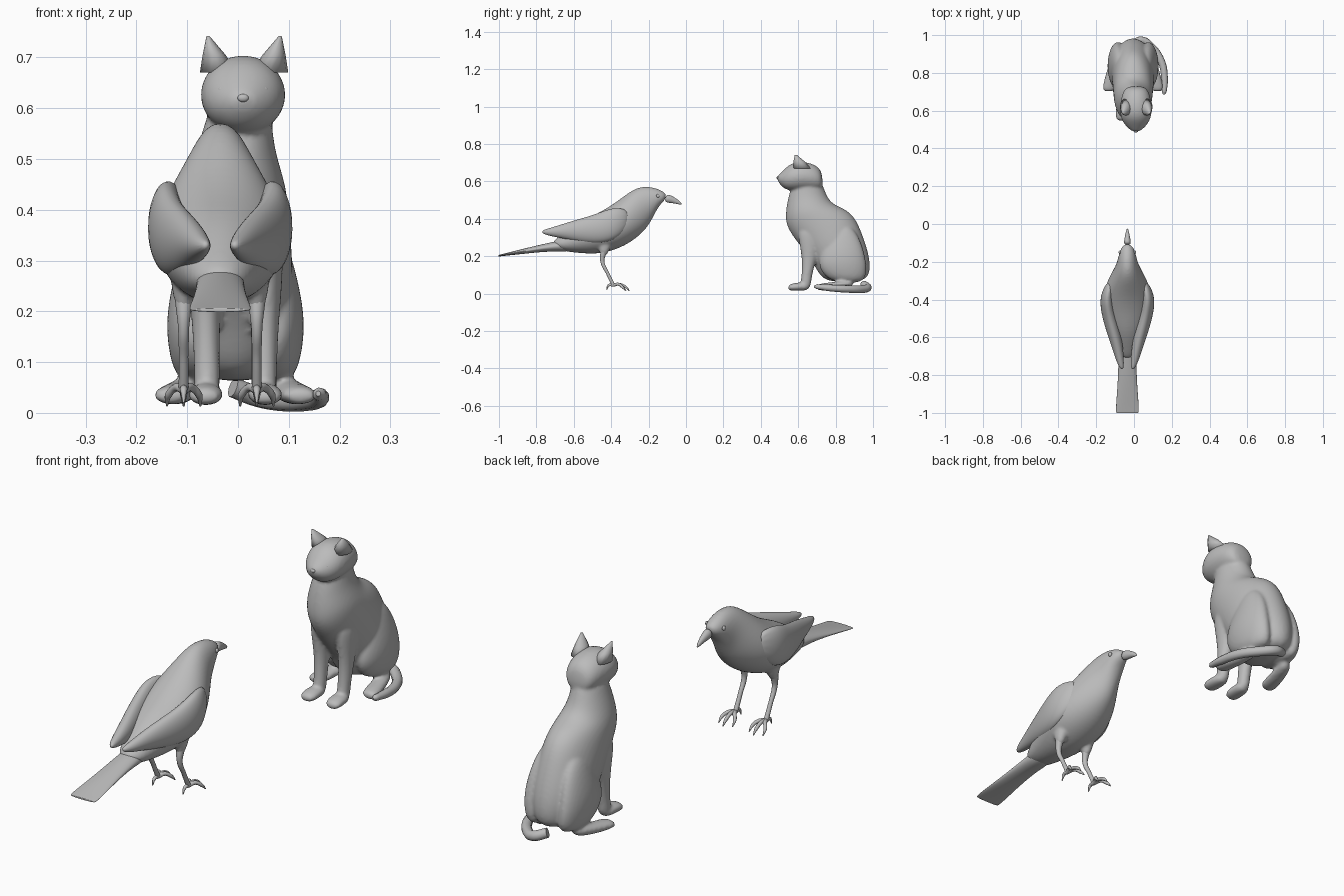
import bpy, bmesh, math
from mathutils import Vector

cube = bpy.data.objects.get("Cube")
if cube:
    bpy.data.objects.remove(cube, do_unlink=True)

grey = bpy.data.materials.new("plain grey")
grey.use_nodes = True
grey.diffuse_color = (0.5, 0.5, 0.5, 1)
grey.node_tree.nodes["Principled BSDF"].inputs["Base Color"].default_value = grey.diffuse_color

CAT_X, CROW_X = -0.005, -0.035
SIDES = (("left", 1), ("right", -1))


def loft(bm, rings, centre, side=1, sides=12):
    """Tube through rings given as top (y, z), bottom (y, z), half width, sideways offset."""
    previous = first = None
    for top_y, top_z, low_y, low_z, half_width, offset in rings:
        top, low = Vector((0, top_y, top_z)), Vector((0, low_y, low_z))
        middle = (top + low) / 2 + Vector((centre + side * offset, 0, 0))
        ring = []
        for i in range(sides):
            angle = math.tau * i / sides
            up = (top - low) / 2 * math.cos(angle)
            out = Vector((half_width * math.sin(angle), 0, 0))
            ring.append(bm.verts.new(middle + (up + out) * 1.03))
        if previous:
            for i in range(sides):
                j = (i + 1) % sides
                bm.faces.new((previous[i], previous[j], ring[j], ring[i]))
        first = first or ring
        previous = ring
    bm.faces.new(first)
    bm.faces.new(previous)


def finish(name, bm, levels=2, fuse=0):
    """Turn the mesh into a smooth object, merging overlapping volumes when fuse is set."""
    bmesh.ops.recalc_face_normals(bm, faces=bm.faces)
    mesh = bpy.data.meshes.new(name)
    bm.to_mesh(mesh)
    bm.free()
    mesh.materials.append(grey)
    for polygon in mesh.polygons:
        polygon.use_smooth = True
    obj = bpy.data.objects.new(name, mesh)
    bpy.context.collection.objects.link(obj)
    subdivision = obj.modifiers.new("round", "SUBSURF")
    subdivision.levels = subdivision.render_levels = levels
    if fuse:
        remesh = obj.modifiers.new("fuse", "REMESH")
        remesh.mode = "VOXEL"
        remesh.voxel_size = fuse
        remesh.use_smooth_shade = True
        blend = obj.modifiers.new("blend", "SMOOTH")
        blend.factor = 0.5
        blend.iterations = 5
    return obj


def part(name, rings, centre, side=1, levels=2):
    bm = bmesh.new()
    loft(bm, rings, centre, side)
    return finish(name, bm, levels)


def ball(name, location, radii):
    bm = bmesh.new()
    bmesh.ops.create_uvsphere(bm, u_segments=12, v_segments=8, radius=1)
    for vert in bm.verts:
        vert.co = Vector(a * b for a, b in zip(vert.co, radii)) + Vector(location)
    return finish(name, bm, levels=1)


def tube(name, paths):
    """Tapered tubes; every point is x, y, z, radius."""
    curve = bpy.data.curves.new(name, "CURVE")
    curve.dimensions = "3D"
    curve.bevel_depth = 1
    curve.bevel_resolution = 3
    curve.resolution_u = 6
    curve.use_fill_caps = True
    for path in paths:
        spline = curve.splines.new("BEZIER")
        spline.bezier_points.add(len(path) - 1)
        for point, (x, y, z, radius) in zip(spline.bezier_points, path):
            point.co = (x, y, z)
            point.radius = radius
            point.handle_left_type = point.handle_right_type = "AUTO"
        spline.use_smooth = True
    curve.materials.append(grey)
    obj = bpy.data.objects.new(name, curve)
    bpy.context.collection.objects.link(obj)
    return obj


# Cat: torso, head, legs and feet fused into one skin
cat = bmesh.new()
loft(cat, [
    (.58, .60, .71, .62, .06, .01), (.555, .55, .735, .575, .068, .005),
    (.54, .49, .75, .53, .08, 0), (.53, .42, .78, .48, .1, 0),
    (.535, .36, .85, .455, .105, 0), (.58, .29, .905, .41, .11, 0),
    (.63, .23, .94, .33, .115, 0), (.68, .16, .975, .23, .115, 0),
    (.71, .10, .99, .14, .1, 0), (.76, .06, .97, .06, .07, 0)], CAT_X)
loft(cat, [
    (.486, .625, .49, .60, .015, 0), (.5, .64, .513, .57, .042, 0),
    (.53, .67, .538, .555, .066, 0), (.56, .695, .57, .548, .081, 0),
    (.6, .707, .61, .548, .086, 0), (.65, .703, .66, .55, .081, 0),
    (.7, .685, .7, .55, .07, 0), (.728, .65, .735, .56, .045, 0)], 0.01)
for word, side in SIDES:
    # Front leg, paw, haunch, hind foot
    loft(cat, [
        (.59, .37, .74, .37, .036, .06), (.605, .27, .72, .27, .034, .06),
        (.622, .18, .695, .18, .028, .058), (.617, .08, .67, .08, .025, .056),
        (.605, .02, .667, .02, .027, .056)], CAT_X, side)
    loft(cat, [
        (.545, .04, .545, .02, .02, .06), (.56, .053, .56, .015, .034, .06),
        (.6, .06, .6, .015, .036, .058), (.66, .06, .66, .015, .026, .056)], CAT_X, side)
    loft(cat, [
        (.79, .36, .87, .38, .03, .06), (.74, .28, .93, .3, .045, .072),
        (.71, .19, .96, .2, .055, .083), (.71, .13, .97, .12, .054, .08),
        (.77, .06, .95, .05, .045, .07)], CAT_X, side)
    loft(cat, [
        (.7, .045, .7, .02, .025, .13), (.72, .055, .72, .016, .038, .126),
        (.78, .06, .78, .016, .034, .115), (.9, .08, .9, .03, .03, .085)], CAT_X, side)
finish("cat_body", cat, fuse=0.007)

for word, side in SIDES:
    part("cat_ear_" + word, [
        (.575, .67, .665, .67, .036, .05), (.575, .705, .635, .705, .022, .059),
        (.582, .742, .592, .742, .003, .071)], 0.012, side, levels=0)
    ball("cat_eye_" + word, (0.01 + side * .036, .526, .637), (.014, .007, .007))
ball("cat_nose", (0.01, .491, .62), (.012, .007, .008))
tube("cat_tail", [[
    (-.01, .95, .05, .02), (.04, .972, .032, .021), (.09, .94, .024, .021),
    (.145, .86, .025, .02), (.162, .77, .03, .018), (.16, .7, .037, .013),
    (.158, .685, .038, .005)]])

# Bird: torso, head and thighs
bird = bmesh.new()
loft(bird, [
    (-.1, .53, -.115, .495, .02, 0), (-.13, .552, -.14, .475, .038, 0),
    (-.18, .572, -.165, .43, .048, 0), (-.25, .574, -.19, .38, .06, 0),
    (-.31, .54, -.22, .335, .085, 0), (-.38, .485, -.29, .275, .122, 0),
    (-.47, .43, -.37, .235, .135, 0), (-.57, .385, -.46, .21, .11, 0),
    (-.66, .32, -.57, .215, .075, 0), (-.73, .27, -.68, .23, .045, 0)], CROW_X)
for word, side in SIDES:
    loft(bird, [
        (-.38, .3, -.48, .3, .035, .065), (-.4, .25, -.47, .25, .028, .07),
        (-.425, .2, -.455, .19, .013, .072)], CROW_X, side)
finish("bird_body", bird, fuse=0.007)

part("bird_beak", [
    (-.105, .535, -.118, .488, .021, 0), (-.075, .523, -.085, .485, .016, 0),
    (-.045, .504, -.05, .48, .01, 0), (-.022, .483, -.024, .473, .003, 0)], CROW_X)
part("bird_tail", [
    (-.6, .3, -.58, .22, .05, 0), (-.72, .275, -.72, .228, .047, 0),
    (-.85, .245, -.85, .214, .052, 0), (-.97, .214, -.97, .202, .062, 0),
    (-1, .207, -1, .198, .06, 0), (-1.002, .206, -1.002, .199, .055, 0)], CROW_X)

for word, side in SIDES:
    part("bird_wing_" + word, [
        (-.3, .45, -.3, .36, .02, .085), (-.39, .465, -.37, .29, .036, .112),
        (-.48, .425, -.46, .265, .04, .1), (-.57, .4, -.56, .272, .038, .075),
        (-.66, .372, -.65, .293, .03, .052), (-.73, .35, -.73, .308, .02, .038),
        (-.77, .338, -.77, .322, .008, .028)], CROW_X, side)
    ball("bird_eye_" + word, (CROW_X + side * .04, -.15, .522), (.007, .01, .01))
    # Leg with three front toes and one hind toe
    x = CROW_X + side * .072
    tube("bird_leg_" + word, [[
        (x, -.44, .23, .018), (x, -.447, .17, .011),
        (x, -.42, .11, .009), (x, -.388, .045, .01)]])
    toes = [[(x, -.388, .045, .009), (x + spread / 2, -.36, .05, .008),
             (x + spread, -reach - .02, .035, .007), (x + spread * 1.1, -reach, .014, .002)]
            for spread, reach in ((-.03, .32), (0, .302), (.03, .32))]
    toes.append([(x, -.388, .045, .009), (x, -.412, .045, .007), (x, -.425, .02, .002)])
    tube("bird_toes_" + word, toes)
